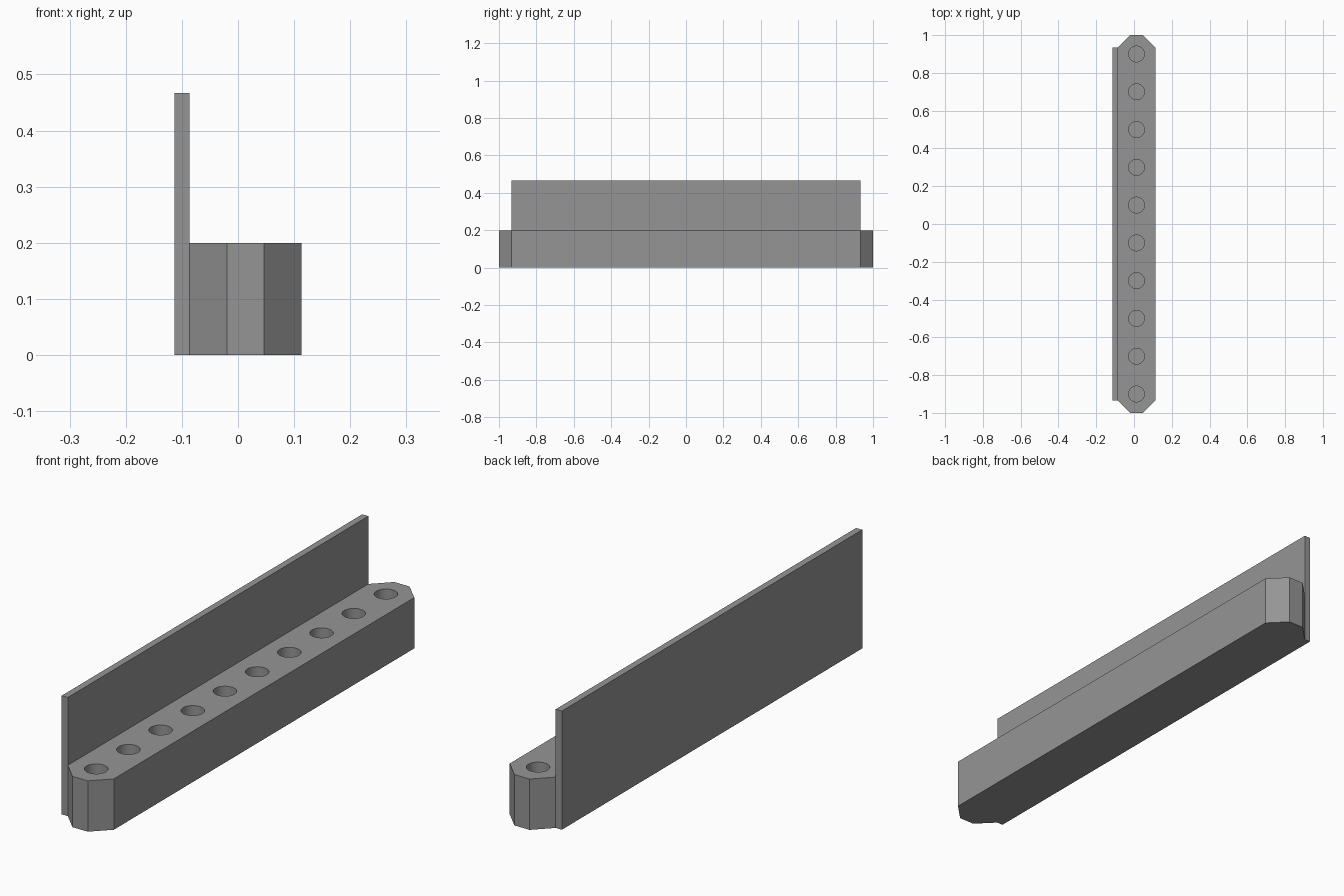
import bpy, bmesh, math

if "Cube" in bpy.data.objects:
    bpy.data.objects.remove(bpy.data.objects["Cube"])

grey = bpy.data.materials.new("mid grey")
grey.diffuse_color = (0.3, 0.3, 0.3, 1)
grey.use_nodes = True
grey.node_tree.nodes["Principled BSDF"].inputs["Base Color"].default_value = grey.diffuse_color


def prism(name, outline, z0, z1):
    """Extrude a flat outline from z0 up to z1."""
    bm = bmesh.new()
    base = bm.faces.new([bm.verts.new((x, y, z0)) for x, y in outline])
    top = bmesh.ops.extrude_face_region(bm, geom=[base])["geom"]
    bmesh.ops.translate(bm, vec=(0, 0, z1 - z0),
                        verts=[v for v in top if isinstance(v, bmesh.types.BMVert)])
    bmesh.ops.recalc_face_normals(bm, faces=bm.faces)
    mesh = bpy.data.meshes.new(name)
    bm.to_mesh(mesh)
    bm.free()
    mesh.materials.append(grey)
    obj = bpy.data.objects.new(name, mesh)
    bpy.context.collection.objects.link(obj)
    return obj


# Holder block with chamfered ends
cx, half, cut = 0.0133, 0.1, 0.0667
quarter = [(half, 1 - cut), (half - cut, 1)]
outline = (quarter + [(-x, y) for x, y in reversed(quarter)]
           + [(-x, -y) for x, y in quarter] + [(x, -y) for x, y in reversed(quarter)])
block = prism("holder_block", [(cx + x, y) for x, y in outline], 0, 0.2)

# Row of ten blind round holes
radius, sides, floor = 0.042, 48, 0.04
ring = [(math.cos(2 * math.pi * i / sides) * radius,
         math.sin(2 * math.pi * i / sides) * radius) for i in range(sides)]
for i in range(10):
    y0 = -0.9 + 0.2 * i
    cutter = prism("hole_cutter", [(cx + x, y0 + y) for x, y in ring], floor, 0.3)
    mod = block.modifiers.new("hole", "BOOLEAN")
    mod.object, mod.operation, mod.solver = cutter, "DIFFERENCE", "EXACT"
    bpy.context.view_layer.objects.active = block
    bpy.ops.object.modifier_apply(modifier=mod.name)
    bpy.data.objects.remove(cutter)

# Round hole walls shade smooth, block edges stay sharp
bpy.ops.object.select_all(action="DESELECT")
block.select_set(True)
bpy.ops.object.shade_smooth_by_angle(angle=math.radians(30))

# Tall thin back plate along the left side
x0, x1, yl = -0.1133, -0.0867, 0.9333
prism("back_plate", [(x0, -yl), (x1, -yl), (x1, yl), (x0, yl)], 0, 0.4667)
